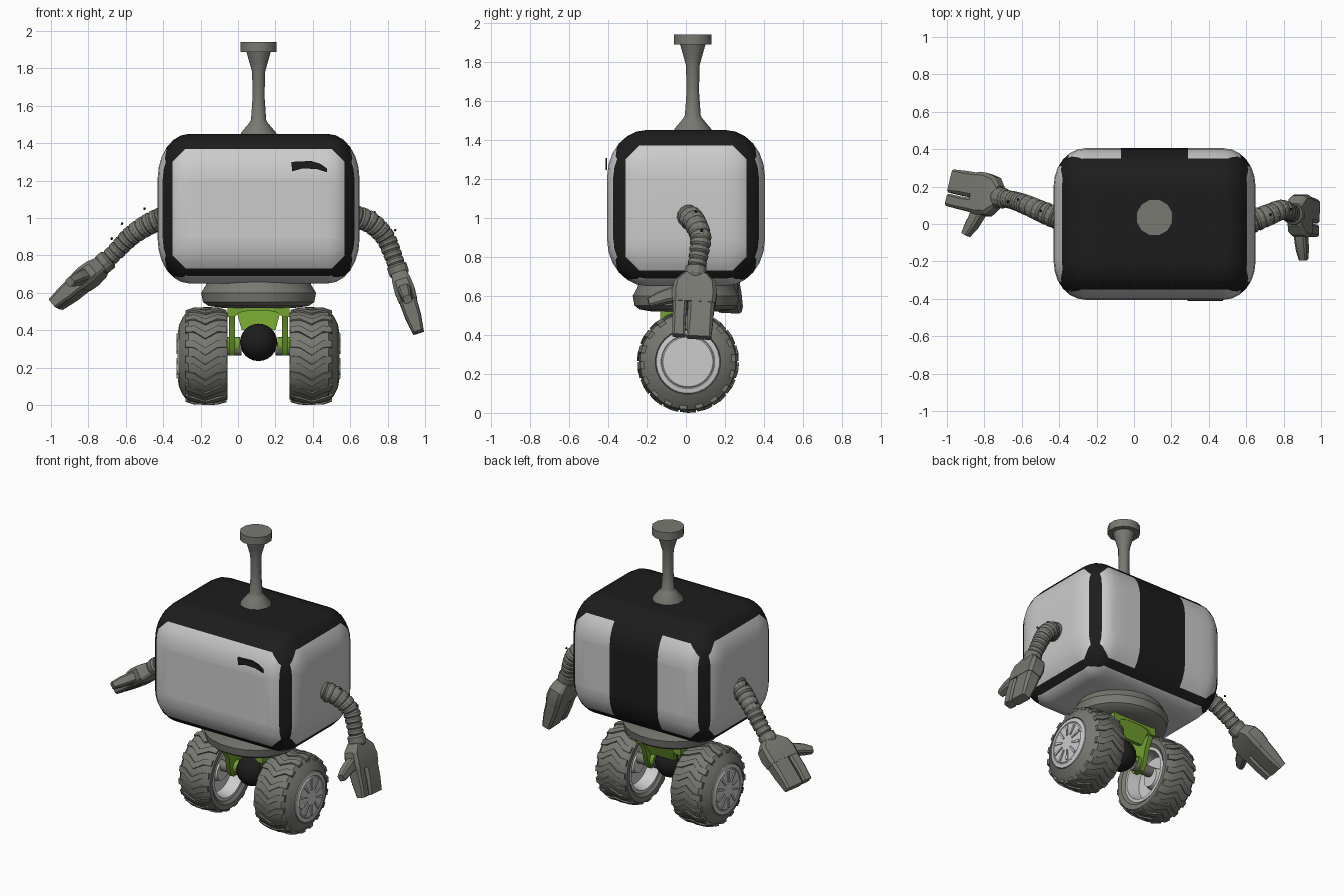
import bpy, bmesh, math
from mathutils import Vector

if "Cube" in bpy.data.objects:
    bpy.data.objects.remove(bpy.data.objects["Cube"])

CX = 0.11  # centre line of body and wheels


def material(name, r, g, b):
    m = bpy.data.materials.new(name)
    m.use_nodes = True
    m.diffuse_color = (r, g, b, 1)
    bsdf = next(n for n in m.node_tree.nodes if n.type == "BSDF_PRINCIPLED")
    bsdf.inputs["Base Color"].default_value = (r, g, b, 1)
    bsdf.inputs["Roughness"].default_value = 0.7
    return m


LIGHT = material("light grey", 0.6, 0.6, 0.6)
BLACK = material("black", 0.012, 0.012, 0.012)
GREY = material("warm grey", 0.19, 0.19, 0.17)
GREEN = material("green", 0.17, 0.36, 0.03)


def finish(bm, name, *mats, angle=35):
    bmesh.ops.recalc_face_normals(bm, faces=bm.faces[:])
    mesh = bpy.data.meshes.new(name)
    bm.to_mesh(mesh)
    bm.free()
    for m in mats:
        mesh.materials.append(m)
    ob = bpy.data.objects.new(name, mesh)
    bpy.context.collection.objects.link(ob)
    bpy.ops.object.select_all(action="DESELECT")
    ob.select_set(True)
    bpy.context.view_layer.objects.active = ob
    bpy.ops.object.shade_smooth_by_angle(angle=math.radians(angle))
    return ob


def loft(bm, rings, start=True, end=True):
    vs = [[bm.verts.new(p) for p in ring] for ring in rings]
    n = len(vs[0])
    for a, b in zip(vs, vs[1:]):
        for i in range(n):
            j = (i + 1) % n
            bm.faces.new((a[i], a[j], b[j], b[i]))
    if start:
        bm.faces.new(vs[0])
    if end:
        bm.faces.new(vs[-1])


def circle(c, u, v, r, n):
    return [c + r * (u * math.cos(2 * math.pi * (i + .5) / n) + v * math.sin(2 * math.pi * (i + .5) / n))
            for i in range(n)]


def revolve(bm, centre, axis, profile, n, start=True, squash=1.0):
    # profile pairs are (distance along axis, radius)
    axis = Vector(axis)
    u = Vector((0, 0, 1)) if abs(axis.x) > .5 else Vector((1, 0, 0))
    v = axis.cross(u) * squash
    loft(bm, [circle(Vector(centre) + axis * h, u, v, r, n) for h, r in profile], start)


def prism(bm, outline, vec):
    pts = [Vector(p) for p in outline]
    loft(bm, [pts, [p + Vector(vec) for p in pts]])


# Body: rounded box with panel outlines cut into it
FLAT, RAD = (.37, .20, .16), (.17, .205, .24)
EXT, CHAMFER, STRIPE = (.46, .31, .32), .07, .18
bm = bmesh.new()
bmesh.ops.create_cube(bm, size=2)
bmesh.ops.subdivide_edges(bm, edges=bm.edges[:], cuts=6, use_grid_fill=True)
for v in bm.verts:
    sign = [math.copysign(1, c) for c in v.co]
    n = Vector([s * math.tan(math.pi / 4 * max(0, (abs(c) * 7 - 1) / 6)) for s, c in zip(sign, v.co)]).normalized()
    v.co = [s * f + r * k for s, f, r, k in zip(sign, FLAT, RAD, n)]


def cut(normal, dist):
    no = Vector(normal)
    bmesh.ops.bisect_plane(bm, geom=bm.verts[:] + bm.edges[:] + bm.faces[:], dist=1e-4,
                           plane_co=no * dist / no.length_squared, plane_no=no)


PAIRS = ((0, 2), (1, 2), (0, 1))
for s in (-1, 1):
    cut((1, 0, 0), s * STRIPE)
    for i in range(3):
        cut([float(k == i) for k in range(3)], s * EXT[i])
    for i, j in PAIRS:
        for t in (-1, 1):
            no = [0, 0, 0]
            no[i], no[j] = s, t
            cut(no, EXT[i] + EXT[j] - CHAMFER)


def inside(c, i, j):
    a, b = abs(c[i]), abs(c[j])
    return a < EXT[i] and b < EXT[j] and a + b < EXT[i] + EXT[j] - CHAMFER


for f in bm.faces:
    c = f.calc_center_median()
    front_back = inside(c, 0, 2) and not (c.y > 0 and abs(c.x) < STRIPE)
    bottom = inside(c, 0, 1) and c.z < 0
    f.material_index = 0 if front_back or inside(c, 1, 2) or bottom else 1
body = finish(bm, "body", LIGHT, BLACK, angle=60)
body.location = (CX, 0, 1.05)

# Eyebrow plate on the front
bm = bmesh.new()
brow = [(.285, 1.30), (.39, 1.305), (.44, 1.29), (.475, 1.265), (.475, 1.245), (.42, 1.262), (.345, 1.265), (.29, 1.25)]
prism(bm, [(x, -.413, z) for x, z in brow], (0, .009, 0))
finish(bm, "eyebrow", BLACK)

# Neck ring under the body and antenna on top
bm = bmesh.new()
revolve(bm, (CX, 0, 0), (0, 0, 1), [(.52, .2), (.53, .27), (.55, .3), (.60, .31), (.64, .285), (.67, .275)], 24, squash=.89)
finish(bm, "neck_ring", GREY)
bm = bmesh.new()
revolve(bm, (CX, .035, 0), (0, 0, 1), [(1.44, .1), (1.455, .098), (1.51, .05), (1.525, .042), (1.65, .033), (1.78, .036),
                                       (1.83, .05), (1.87, .062), (1.89, .068)], 12)
revolve(bm, (CX, .035, 0), (0, 0, 1), [(1.888, .1), (1.94, .1)], 12)
finish(bm, "antenna", GREY)

# Wheels
WY, WZ = .01, .262
TYRE = [(.28, .16), (.185, .178), (.167, .2), (.165, .232), (.185, .246), (.24, .253), (.32, .253),
        (.375, .246), (.405, .21), (.425, .168), (.415, .162)]
for s, side in ((-1, "right"), (1, "left")):
    hub_at, out = (CX, WY, WZ), (s, 0, 0)
    bm = bmesh.new()
    revolve(bm, hub_at, out, TYRE, 28)
    finish(bm, side + "_tyre", GREY)

    def spot(off, r, a):
        return Vector((CX + s * off, WY + r * math.sin(a), WZ + r * math.cos(a)))

    bm = bmesh.new()
    for k in range(18):
        a0 = 2 * math.pi * k / 18
        rings = []
        for off, da, r in ((.172, .1, .247), (.22, .08, .26), (.285, -.08, .262), (.345, .08, .26), (.392, .1, .244)):
            a = a0 + da
            rings.append([spot(off, r - .025, a - .09), spot(off, r, a - .075),
                          spot(off, r, a + .075), spot(off, r - .025, a + .09)])
        loft(bm, rings)
    finish(bm, side + "_tread", GREY, angle=20)

    bm = bmesh.new()
    revolve(bm, hub_at, out, [(.41, .166), (.426, .162), (.43, .138), (.427, .134), (.432, .128), (.434, .01)], 28)
    revolve(bm, hub_at, out, [(.182, .18), (.18, .16), (.26, .142), (.265, .07), (.23, .06), (.23, .01)], 28, start=False)
    for k in range(10):
        a = 2 * math.pi * k / 10
        prism(bm, [spot(.43, .05, a - .1), spot(.43, .12, a - .07), spot(.43, .12, a + .07), spot(.43, .05, a + .1)],
              (s * .009, 0, 0))
    finish(bm, side + "_hub", LIGHT)

    bm = bmesh.new()
    revolve(bm, (CX, WY, .3), out, [(.09, .035), (.27, .035)], 12)
    finish(bm, side + "_axle", GREY)

# Green fork: bridge, sloped back plate and two side arms
bm = bmesh.new()
arch = [(-.165, .525), (.165, .525), (.165, .47), (.13, .47), (.1, .495), (.05, .505), (-.05, .505), (-.1, .495), (-.13, .47), (-.165, .47)]
prism(bm, [(CX + x, -.13, z) for x, z in arch], (0, .27, 0))
prism(bm, [(CX - .12, .14, .51), (CX + .12, .14, .51), (CX + .09, .1, .4), (CX - .09, .1, .4)], (0, -.025, 0))
for s in (-1, 1):
    arm = [(-.13, .5), (.14, .5), (.09, .4), (.065, .3), (.035, .265), (-.025, .265), (-.055, .3), (-.07, .4)]
    prism(bm, [(CX + s * .125, y, z) for y, z in arm], (s * .032, 0, 0))
    revolve(bm, (CX, WY, .32), (s, 0, 0), [(.1, .045), (.165, .045)], 12)
finish(bm, "fork", GREEN)

bm = bmesh.new()
bmesh.ops.create_uvsphere(bm, u_segments=20, v_segments=12, radius=.1)
ball = finish(bm, "centre_ball", BLACK)
ball.location = (CX, 0, .335)


# Arms: ribbed hose, wrist collar, hand and loose rivets
def spline(pts, t):
    i = min(int(t), len(pts) - 2)
    t -= i
    p0, p1, p2, p3 = pts[max(i - 1, 0)], pts[i], pts[i + 1], pts[min(i + 2, len(pts) - 1)]
    return p1 + .5 * t * (p2 - p0 + t * (2 * p0 - 5 * p1 + 4 * p2 - p3 + t * (3 * (p1 - p2) + p3 - p0)))


def block(bm, frame, sections):
    # sections are (length, sideways, half width, half thickness)
    o, L, W, T = frame
    rings = []
    for l, w, hw, ht in sections:
        c = min(hw, ht) * .35
        corners = [(hw, ht - c), (hw - c, ht), (c - hw, ht), (-hw, ht - c),
                   (-hw, c - ht), (c - hw, -ht), (hw - c, -ht), (hw, c - ht)]
        rings.append([o + L * l + W * (w + a) + T * b for a, b in corners])
    loft(bm, rings)


def build_arm(side, path, tip, thumb_dir, rivets):
    pts = [Vector(p) for p in path]
    steps = 44
    line = [spline(pts, (len(pts) - 1) * k / steps) for k in range(steps + 1)]
    rings = []
    for k, p in enumerate(line):
        d = (line[min(k + 1, steps)] - line[max(k - 1, 0)]).normalized()
        u = d.cross(Vector((0, 1, 0))).normalized()
        r = .064 - .018 * k / steps - (.007 if k % 4 == 0 else 0)
        rings.append(circle(p, u, d.cross(u), r, 14))
    bm = bmesh.new()
    loft(bm, rings)
    finish(bm, side + "_arm", GREY, angle=25)

    wrist = pts[-1]
    L = (Vector(tip) - wrist).normalized()
    W = Vector(thumb_dir)
    W = (W - L * W.dot(L)).normalized()
    frame = (wrist, L, W, L.cross(W))
    bm = bmesh.new()
    loft(bm, [circle(wrist + L * l, W, frame[3], r, 12) for l, r in ((-.03, .045), (-.02, .056), (.02, .056), (.04, .045))])
    block(bm, frame, [(.015, 0, .06, .04), (.06, 0, .105, .05), (.12, 0, .115, .055), (.175, 0, .11, .05)])
    block(bm, frame, [(.17, .07, .036, .046), (.26, .07, .034, .042), (.35, .067, .033, .03)])
    block(bm, frame, [(.17, -.038, .068, .048), (.26, -.038, .066, .044), (.355, -.036, .063, .03)])
    # the thumb runs sideways from the palm
    thumb = (wrist + L * .1, (W + L * .3).normalized(), (L - W * .3).normalized(), frame[3])
    block(bm, thumb, [(.06, 0, .042, .034), (.15, .0, .034, .032), (.19, .004, .032, .03), (.245, .012, .022, .022)])
    finish(bm, side + "_hand", GREY, angle=25)

    bm = bmesh.new()
    for p in rivets:
        ball = bmesh.ops.create_icosphere(bm, subdivisions=1, radius=.008)
        bmesh.ops.translate(bm, verts=ball["verts"], vec=p)
    finish(bm, side + "_rivets", BLACK)


build_arm("right", [(-.40, .03, 1.0), (-.48, .06, .965), (-.57, .1, .905), (-.64, .125, .835), (-.71, .14, .765)],
          (-.965, .19, .545), (-.3, -1, 0), [(-.5, .07, 1.05), (-.62, .13, .97), (-.675, .12, .89)])
build_arm("left", [(.62, .01, 1.01), (.71, .045, .975), (.785, .075, .9), (.825, .065, .81), (.855, .05, .725)],
          (.965, .03, .385), (0, -1, 0), [(.73, .05, 1.03), (.84, .08, .935), (.865, .07, .82)])
